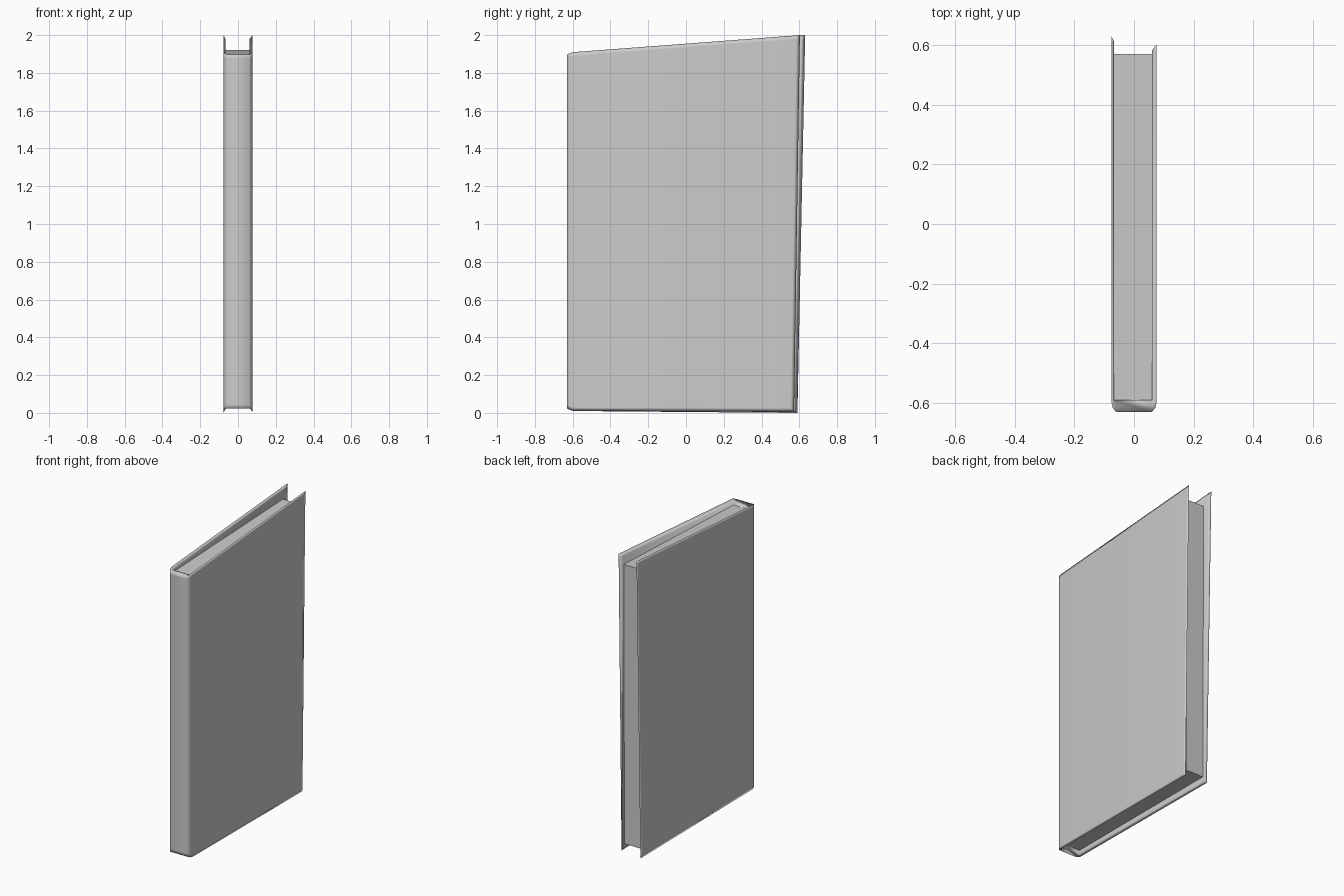
import bpy
import bmesh

if "Cube" in bpy.data.objects:
    bpy.data.objects.remove(bpy.data.objects["Cube"])

LIP = 0.02          # width of the bevelled rim
INNER_SPINE_Y = -0.59


def finish(bm, name, smooth):
    bmesh.ops.remove_doubles(bm, verts=bm.verts, dist=1e-5)
    bmesh.ops.recalc_face_normals(bm, faces=bm.faces)
    mesh = bpy.data.meshes.new(name)
    bm.to_mesh(mesh)
    bm.free()
    for p in mesh.polygons:
        p.use_smooth = smooth
    obj = bpy.data.objects.new(name, mesh)
    bpy.context.collection.objects.link(obj)
    return obj


def top_z(y):
    return 1.91 + 0.09 * (y + 0.6) / 1.2


def side_columns(outer_x, inner_x, y_low, y_high, z_low, z_high):
    """Closed upright cross-sections from the fore edge round to the spine."""
    cols = []
    s = 1 if outer_x > 0 else -1
    # (outer x, y at bottom, y at top, bottom z, top z, inner y inset from tip)
    spec = [
        (outer_x, y_low, y_high, z_low, z_high, True),
        (outer_x, y_low - LIP, y_high - LIP, z_low, z_high - 0.0015, True),
        (outer_x, -0.595, -0.595, 0.010, 1.91, False),
        (outer_x - s * 0.004, -0.615, -0.615, 0.016, 1.904, False),
        (outer_x - s * 0.016, -0.63, -0.63, 0.024, 1.897, False),
    ]
    for x, yb, yt, zb, zt, fore in spec:
        ib = (y_low - LIP) if fore else INNER_SPINE_Y
        it = (y_high - LIP) if fore else INNER_SPINE_Y
        izb = (z_low if fore else 0.01) + LIP
        izt = (z_high if fore else 1.91) - LIP
        lean = (yt - yb) * LIP / 2
        cols.append([
            (inner_x, ib, izb),
            (x, yb, zb),
            (x, yb + lean, zb + LIP),
            (x, yt - lean, zt - LIP),
            (x, yt, zt),
            (inner_x, it, izt),
        ])
    return cols


# Cover: two leaning boards wrapped round a rounded spine
right = side_columns(0.076, 0.061, 0.572, 0.603, 0.006, 2.0)
left = side_columns(-0.076, -0.067, 0.59, 0.631, 0.0, 2.0)
bm = bmesh.new()
rings = [[bm.verts.new(p) for p in col] for col in right + left[::-1]]
for a, b in zip(rings, rings[1:]):
    for i in range(6):
        j = (i + 1) % 6
        bm.faces.new((a[i], a[j], b[j], b[i]))
bm.faces.new(rings[0])
bm.faces.new(rings[-1])
finish(bm, "cover", True)

# Page block with a gently sloping top
bm = bmesh.new()
bmesh.ops.create_cube(bm, size=1)
for v in bm.verts:
    back, top = v.co.y > 0, v.co.z > 0
    v.co.x = 0.061 if v.co.x > 0 else -0.067
    v.co.y = (0.57 if top else 0.562) if back else INNER_SPINE_Y
    v.co.z = (1.92 if back else 1.875) if top else 0.05
finish(bm, "pages", False)
